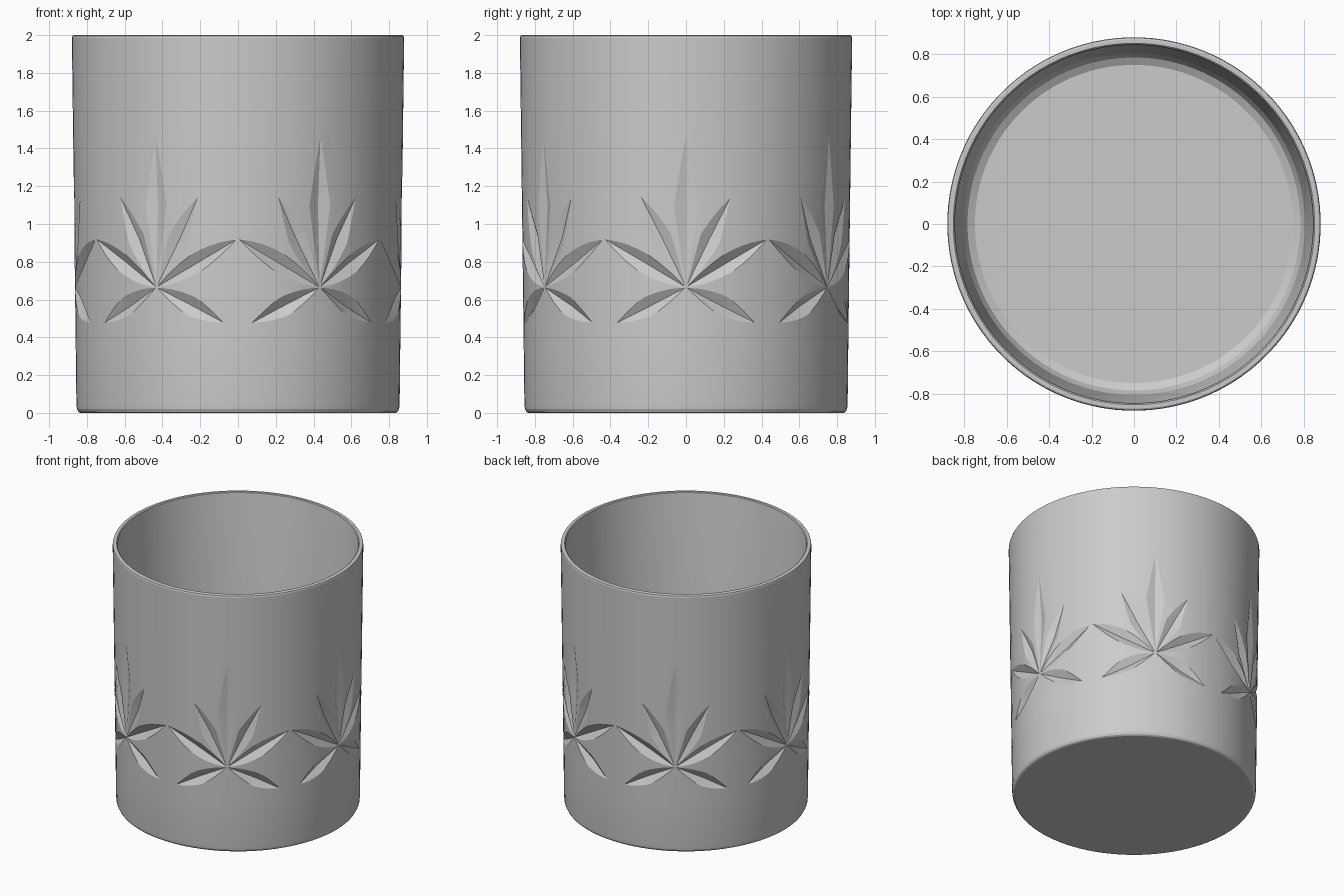
import bpy, bmesh, math
from mathutils import Vector

if "Cube" in bpy.data.objects:
    bpy.data.objects.remove(bpy.data.objects["Cube"])

SEG = 96
glass_mat = bpy.data.materials.new("pale grey glass")
glass_mat.diffuse_color = (0.6, 0.6, 0.6, 1)
glass_mat.use_nodes = True
glass_mat.node_tree.nodes["Principled BSDF"].inputs["Base Color"].default_value = glass_mat.diffuse_color


def make_object(name, bm):
    bmesh.ops.recalc_face_normals(bm, faces=bm.faces)
    if bm.calc_volume(signed=True) < 0:
        bmesh.ops.reverse_faces(bm, faces=bm.faces)
    mesh = bpy.data.meshes.new(name)
    bm.to_mesh(mesh)
    bm.free()
    obj = bpy.data.objects.new(name, mesh)
    bpy.context.collection.objects.link(obj)
    mesh.materials.append(glass_mat)
    return obj


def lathe(name, profile):
    """Revolve an (r, z) profile and cap both ends with flat discs."""
    bm = bmesh.new()
    rings = []
    for r, z in profile:
        rings.append([bm.verts.new((r * math.cos(2 * math.pi * (i + 0.4) / SEG),
                                    r * math.sin(2 * math.pi * (i + 0.4) / SEG), z))
                      for i in range(SEG)])
    for a, b in zip(rings, rings[1:]):
        for i in range(SEG):
            j = (i + 1) % SEG
            bm.faces.new((a[i], a[j], b[j], b[i]))
    bm.faces.new(rings[0])
    bm.faces.new(rings[-1])
    return make_object(name, bm)


def outer_r(z):
    return 0.855 + 0.0125 * z


def on_wall(angle, z, lift=0.0):
    r = outer_r(z) + lift
    return Vector((r * math.cos(angle), r * math.sin(angle), z))


# Tumbler: base, outer wall, rounded rim, inner wall, rounded inner floor
tumbler = lathe("tumbler", [
    (0.835, 0), (0.846, 0.006), (0.853, 0.02), (0.856, 0.045),
    (outer_r(0.4), 0.4), (outer_r(1.55), 1.55),
    (0.88, 1.985), (0.877, 1.996), (0.87, 2.0),
    (0.852, 2.0), (0.846, 1.995), (0.844, 1.985),
    (0.812, 0.24), (0.805, 0.18), (0.785, 0.14), (0.75, 0.12)])

# Leaf cutters: tip (sideways offset, height), half width, depth
ROOT_Z = 0.665
LEAVES = [(0.0, 1.48, 0.058, 0.022)]
for side in (-1, 1):
    LEAVES += [(side * 0.24, 1.15, 0.052, 0.027),
               (side * 0.43, 0.92, 0.05, 0.034),
               (side * 0.37, 0.475, 0.052, 0.034)]


def add_leaf(bm, base, lift0, dy, tip_z, half, depth):
    """Spindle whose underside leaves a V groove in the wall."""
    turn = math.asin(dy / 0.867)
    arc, rise = turn * 0.867, tip_z - ROOT_Z
    length = math.hypot(arc, rise)
    f, k = 0.53, 2.0
    ma, mz = base + turn * f, ROOT_Z + rise * f
    px, pz = -rise / length * half * k, arc / length * half * k
    lift = depth * (k - 1)
    points = [on_wall(base, ROOT_Z, lift0), on_wall(base + turn, tip_z, lift0),
              on_wall(ma, mz, -depth),
              on_wall(ma + px / 0.867, mz + pz, lift),
              on_wall(ma - px / 0.867, mz - pz, lift),
              on_wall(ma, mz, 0.12)]
    root, tip, deep, left, right, top = [bm.verts.new(p) for p in points]
    for end in (root, tip):
        for a, b in ((deep, left), (left, top), (top, right), (right, deep)):
            bm.faces.new((end, a, b))


def volume(mesh):
    bm = bmesh.new()
    bm.from_mesh(mesh)
    v = bm.calc_volume(signed=True) if bm.faces else 0.0
    bm.free()
    return v


def cut(obj, cutter):
    """Subtract the cutter with the first solver that gives a sound result."""
    before = volume(obj.data)
    for solver in ('EXACT', 'MANIFOLD', 'FLOAT'):
        mod = obj.modifiers.new("leaf_cut", 'BOOLEAN')
        mod.operation, mod.solver, mod.object = 'DIFFERENCE', solver, cutter
        bpy.context.view_layer.update()
        deps = bpy.context.evaluated_depsgraph_get()
        result = bpy.data.meshes.new_from_object(obj.evaluated_get(deps), depsgraph=deps)
        obj.modifiers.remove(mod)
        if 0.9 * before < volume(result) < before - 1e-5:
            obj.data = result
            return
        bpy.data.meshes.remove(result)


# Cut six leaf sprays around the wall, one leaf position at a time
for n, leaf in enumerate(LEAVES):
    bm = bmesh.new()
    for m in range(6):
        add_leaf(bm, m * math.pi / 3, 0.0006 + 0.0002 * n, *leaf)
    cutter = make_object("leaf_cutter_%d" % n, bm)
    cutter.hide_render = True
    cut(tumbler, cutter)
    bpy.data.objects.remove(cutter)

# One colour, smooth walls, crisp cuts
tumbler.data.materials.clear()
tumbler.data.materials.append(glass_mat)
bpy.ops.object.select_all(action='DESELECT')
tumbler.select_set(True)
bpy.context.view_layer.objects.active = tumbler
bpy.ops.object.shade_smooth_by_angle(angle=math.radians(14))
